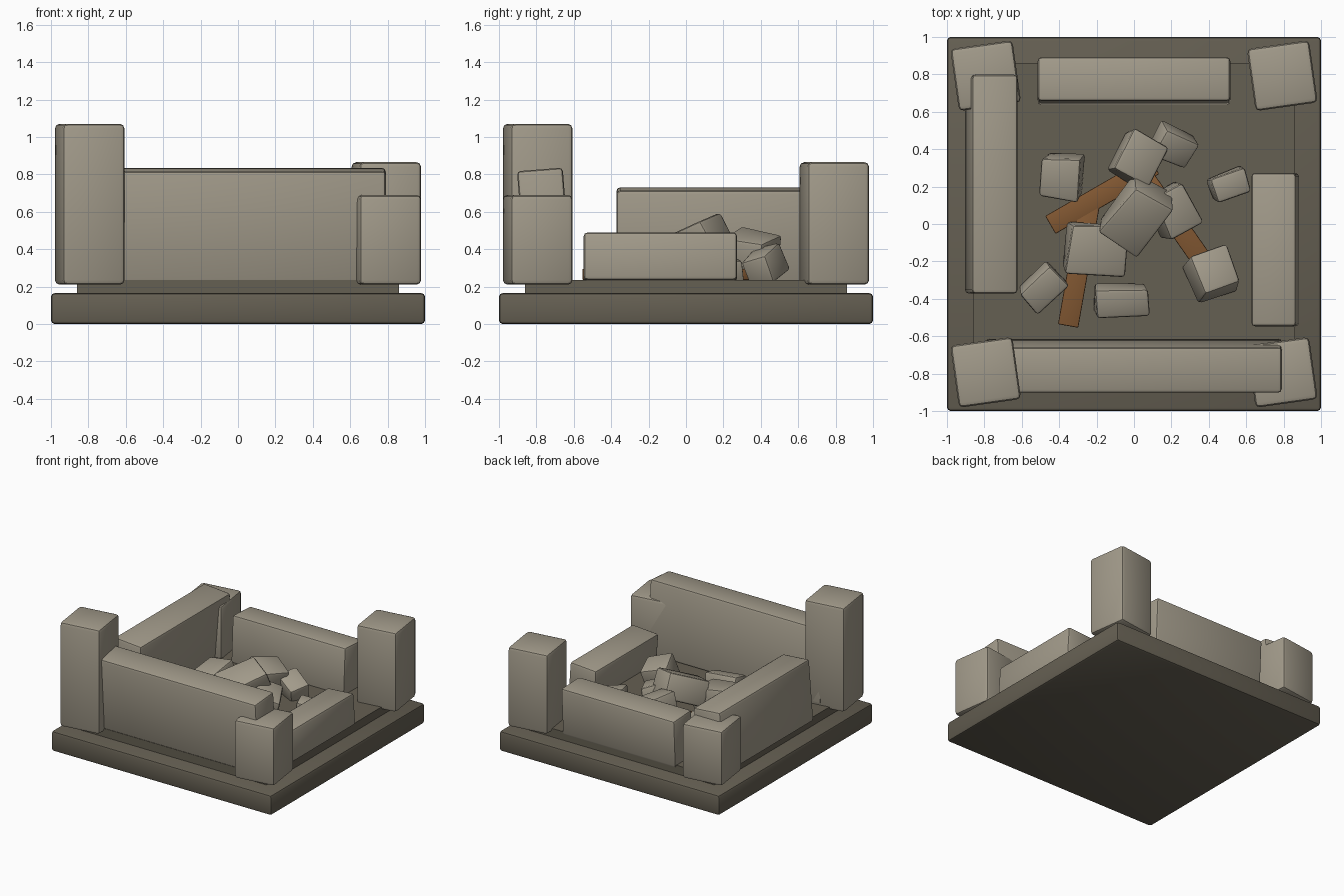
import bpy, math, random
from mathutils import Euler, Vector

if "Cube" in bpy.data.objects:
    bpy.data.objects.remove(bpy.data.objects["Cube"])

random.seed(4)


def material(name, rgb):
    m = bpy.data.materials.new(name)
    m.diffuse_color = (*rgb, 1)
    m.use_nodes = True
    m.node_tree.nodes["Principled BSDF"].inputs["Base Color"].default_value = m.diffuse_color
    return m


STONE = material("weathered_stone", (0.36, 0.325, 0.255))
DARK = material("dark_foundation_stone", (0.13, 0.115, 0.085))
WOOD = material("old_wood", (0.23, 0.10, 0.033))


def block(name, centre, size, mat, rot=(0, 0, 0), bevel=0.02, jitter=0.0):
    """Bevelled box, with optional irregular corners."""
    bpy.ops.mesh.primitive_cube_add(size=1, location=centre,
                                    rotation=[math.radians(a) for a in rot])
    ob = bpy.context.object
    ob.name = name
    for v in ob.data.vertices:
        k = [1 + random.uniform(-jitter, jitter) for _ in range(3)]
        v.co = Vector([c * s * f for c, s, f in zip(v.co, size, k)])
    ob.data.materials.append(mat)
    if bevel:
        mod = ob.modifiers.new("worn_edges", 'BEVEL')
        mod.width = bevel
        mod.segments = 2
        bpy.ops.object.modifier_apply(modifier=mod.name)
    bpy.ops.object.shade_smooth_by_angle(angle=math.radians(35))
    return ob


# Stepped foundation
block("foundation_slab", (0, 0, 0.0825), (2, 2, 0.165), DARK)
block("inner_floor", (0, 0, 0.19), (1.72, 1.72, 0.09), DARK, bevel=0)

# Corner pillars broken at different heights
for name, sx, sy, top in (("front_left_pillar", -1, -1, 1.07),
                          ("front_right_pillar", 1, -1, 0.69),
                          ("back_right_pillar", 1, 1, 0.865),
                          ("back_left_pillar", -1, 1, 0.66)):
    block(name, (0.793 * sx, 0.793 * sy, (top + 0.21) / 2),
          (0.335, 0.335, top - 0.21), STONE, (0, 0, 8), 0.025)

# Leaning walls
block("front_wall", (0, -0.758, 0.527), (1.58, 0.245, 0.6), STONE, (4.5, 0, 0))
block("left_wall", (-0.763, 0.213, 0.473), (0.245, 1.17, 0.5), STONE, (0, 4.5, 0))
block("back_wall", (0, 0.765, 0.413), (1.03, 0.235, 0.39), STONE, (-3, 0, 0))
block("right_wall", (0.755, -0.137, 0.355), (0.24, 0.82, 0.255), STONE, (0, -4, 0))

# Fallen beams under the rubble: centre and heading
for i, (x, y, ang, length) in enumerate(((-0.17, 0.155, 30, 0.64),
                                         (-0.295, -0.22, 80, 0.66),
                                         (0.2, 0.04, -55, 0.62))):
    block(f"fallen_beam_{i + 1}", (x, y, 0.265), (length, 0.11, 0.06),
          WOOD, (0, 0, ang), 0.006)

# Rubble: centre, size, rotation
RUBBLE = (
    ((0.01, 0.05, 0.43), (0.24, 0.34, 0.2), (20, 12, -33)),
    ((0.02, 0.35, 0.37), (0.22, 0.25, 0.2), (-12, 14, -30)),
    ((0.21, 0.42, 0.31), (0.2, 0.16, 0.16), (15, 20, -25)),
    ((-0.385, 0.255, 0.31), (0.2, 0.22, 0.17), (12, -8, -5)),
    ((0.505, 0.21, 0.29), (0.2, 0.13, 0.12), (8, 10, 20)),
    ((0.21, 0.07, 0.33), (0.2, 0.24, 0.19), (10, 14, 28)),
    ((-0.21, -0.13, 0.33), (0.31, 0.26, 0.19), (6, 8, -3)),
    ((-0.485, -0.34, 0.29), (0.22, 0.16, 0.14), (14, -10, 42)),
    ((-0.07, -0.41, 0.3), (0.29, 0.16, 0.15), (14, 5, 2)),
    ((0.42, -0.27, 0.32), (0.22, 0.22, 0.18), (-10, 14, 20)),
)
for i, (c, s, r) in enumerate(RUBBLE):
    block(f"rubble_stone_{i + 1}", c, s, STONE, r, 0.018, 0.1)
